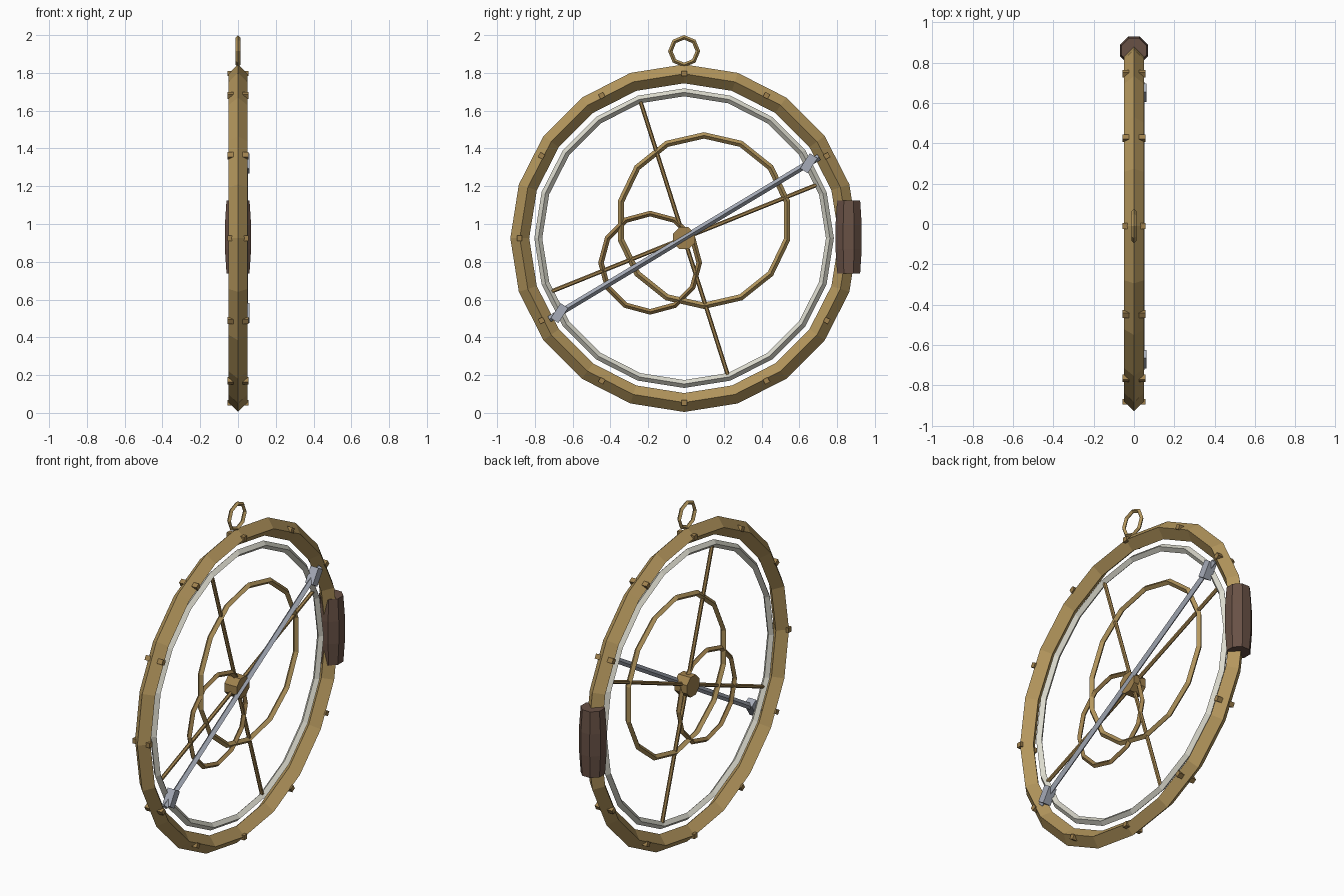
import bpy, bmesh, math
from mathutils import Vector, Matrix

if "Cube" in bpy.data.objects:
    bpy.data.objects.remove(bpy.data.objects["Cube"])

CY, CZ = -0.01, 0.925          # centre of the instrument


def material(name, col):
    m = bpy.data.materials.new(name)
    m.diffuse_color = (*col, 1)
    m.use_nodes = True
    m.node_tree.nodes["Principled BSDF"].inputs["Base Color"].default_value = m.diffuse_color
    return m


BRASS = material("brass", (0.46, 0.31, 0.11))
BRONZE = material("bronze", (0.35, 0.22, 0.075))
IVORY = material("ivory", (0.72, 0.71, 0.62))
STEEL = material("steel", (0.38, 0.41, 0.48))
LEATHER = material("dark_leather", (0.14, 0.082, 0.06))


def finish(name, bm, mat):
    bmesh.ops.recalc_face_normals(bm, faces=bm.faces)
    me = bpy.data.meshes.new(name)
    bm.to_mesh(me)
    bm.free()
    me.materials.append(mat)
    ob = bpy.data.objects.new(name, me)
    bpy.context.collection.objects.link(ob)
    return ob


def ring(name, y, z, R, r, segs, mat):
    """Upright ring with a diamond section, first corner at the top."""
    bm = bmesh.new()
    loops = []
    for i in range(segs):
        a = 2 * math.pi * i / segs
        loops.append([bm.verts.new((dx, y + (R + dr) * math.sin(a), z + (R + dr) * math.cos(a)))
                      for dr, dx in ((r, 0), (0, r), (-r, 0), (0, -r))])
    for i in range(segs):
        p, q = loops[i], loops[(i + 1) % segs]
        for j in range(4):
            k = (j + 1) % 4
            bm.faces.new((p[j], p[k], q[k], q[j]))
    return finish(name, bm, mat)


def lathe(name, centre, axis, profile, sides, mat, turn=0.0):
    """Faceted solid along an axis; profile is (position, radius) pairs."""
    bm = bmesh.new()
    rot = Vector(axis).to_track_quat('Z', 'X').to_matrix()
    loops = []
    for h, r in profile:
        loops.append([bm.verts.new(Vector(centre) + rot @ Vector((
            r * math.cos(turn + 2 * math.pi * i / sides),
            r * math.sin(turn + 2 * math.pi * i / sides), h))) for i in range(sides)])
    for p, q in zip(loops, loops[1:]):
        for i in range(sides):
            k = (i + 1) % sides
            bm.faces.new((p[i], p[k], q[k], q[i]))
    bm.faces.new(loops[0])
    bm.faces.new(loops[-1])
    return finish(name, bm, mat)


def box(name, centre, size, angle, mat):
    """Box turned by an angle in the y-z plane."""
    bm = bmesh.new()
    m = Matrix.Translation(centre) @ Matrix.Rotation(angle, 4, 'X') @ Matrix.Diagonal((*size, 1))
    bmesh.ops.create_cube(bm, size=1, matrix=m)
    return finish(name, bm, mat)


# Rings
ring("outer_ring", CY, CZ, 0.87, 0.05, 20, BRASS)
ring("inner_scale_ring", CY, CZ, 0.772, 0.021, 20, IVORY)
ring("large_circle", 0.095, 1.018, 0.451, 0.017, 14, BRASS)
ring("small_circle", -0.19, 0.795, 0.26, 0.015, 12, BRONZE)
ring("hanging_ring", CY, 1.915, 0.073, 0.012, 8, BRASS)

# Cross rods and hub
for n, deg in enumerate((21.9, 107.7)):
    a = math.radians(deg)
    lathe(f"cross_rod_{n + 1}", (0, CY, CZ), (0, math.cos(a), math.sin(a)),
          [(-0.758, 0.011), (0.758, 0.011)], 6, BRONZE)
lathe("hub", (0, CY, CZ), (1, 0, 0), [(-0.04, 0.063), (0.04, 0.063)], 8, BRONZE, math.pi / 8)

# Sighting bar with a vane at each end
a = math.radians(31)
d = Vector((0, math.cos(a), math.sin(a)))
lathe("sighting_bar", (0.036, CY, CZ), d, [(-0.833, 0.017), (0.833, 0.017)], 4, STEEL)
for n, s in enumerate((-1, 1)):
    box(f"sight_vane_{n + 1}", Vector((0.036, CY, CZ)) + d * s * 0.77,
        (0.05, 0.095, 0.048), math.radians(57), STEEL)

# Studs around the outer ring, through both sides
for i in range(12):
    b = math.radians(30 * i)
    box(f"stud_{i + 1}", (0, CY + 0.872 * math.cos(b), CZ + 0.872 * math.sin(b)),
        (0.112, 0.028, 0.028), b, BRONZE)

# Hand grip
lathe("hand_grip", (0, 0.861, 0.932), (0, 0, 1),
      [(-0.193, 0.066), (-0.065, 0.075), (0.065, 0.075), (0.193, 0.066)], 8, LEATHER, math.pi / 8)
